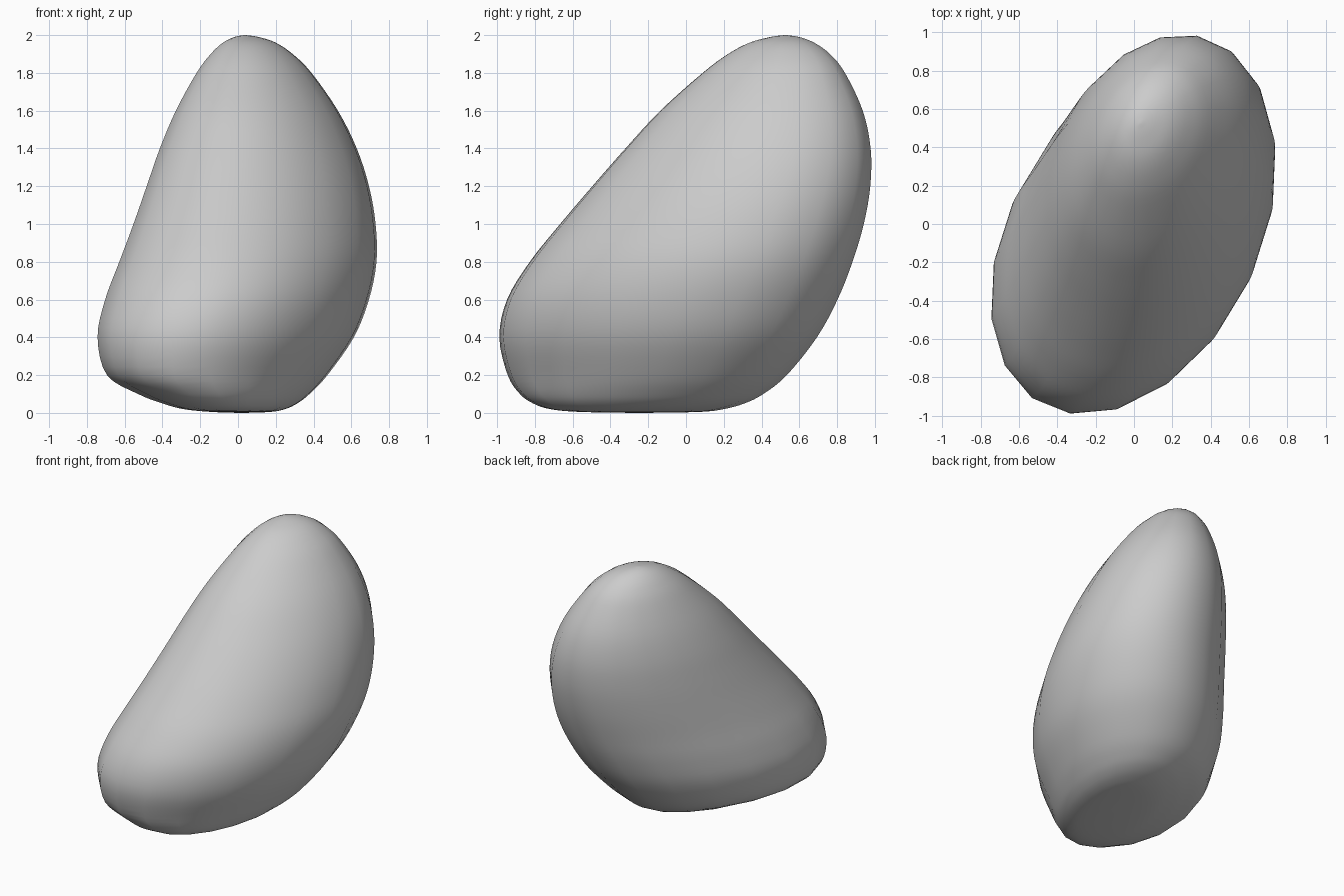
import bpy, bmesh, math

if "Cube" in bpy.data.objects:
    bpy.data.objects.remove(bpy.data.objects["Cube"])

SEGMENTS = 18   # vertical facets around the stone
STEPS = 4       # smooth rings between two profile rows
PHASE = math.radians(7)

# Horizontal slices: height, x min, x max, y min, y max
PROFILE = [
    (0.000, 0.01, 0.03, -0.26, -0.24),
    (0.005, -0.14, 0.17, -0.56, 0.07),
    (0.020, -0.29, 0.25, -0.72, 0.20),
    (0.050, -0.40, 0.315, -0.81, 0.31),
    (0.100, -0.53, 0.38, -0.88, 0.41),
    (0.200, -0.695, 0.475, -0.945, 0.535),
    (0.400, -0.745, 0.615, -0.99, 0.695),
    (0.600, -0.705, 0.695, -0.95, 0.805),
    (0.800, -0.63, 0.735, -0.83, 0.885),
    (1.000, -0.555, 0.73, -0.67, 0.945),
    (1.200, -0.485, 0.695, -0.50, 0.98),
    (1.400, -0.415, 0.63, -0.325, 0.982),
    (1.600, -0.33, 0.53, -0.14, 0.94),
    (1.800, -0.22, 0.39, 0.085, 0.845),
    (1.900, -0.145, 0.29, 0.22, 0.765),
    (1.960, -0.08, 0.20, 0.335, 0.68),
    (1.990, -0.02, 0.11, 0.445, 0.60),
    (2.000, 0.03, 0.04, 0.52, 0.53),
]


def blend(a, b, c, d, t):
    """Catmull-Rom curve between b and c."""
    return 0.5 * (2*b + (c - a)*t + (2*a - 5*b + 4*c - d)*t*t
                  + (3*b - a - 3*c + d)*t**3)


def slices():
    last = len(PROFILE) - 1
    for i in range(last):
        rows = [PROFILE[min(max(i + k, 0), last)] for k in (-1, 0, 1, 2)]
        for s in range(STEPS):
            yield [blend(*col, s / STEPS) for col in zip(*rows)]
    yield PROFILE[-1]


# Stone: skewed elliptical slices lofted from bottom to top
bm = bmesh.new()
rings = []
for z, x0, x1, y0, y1 in slices():
    skew = math.radians(18 - 2.2 * z)  # turns the slice's long axis
    ring = []
    for k in range(SEGMENTS):
        a = 2 * math.pi * k / SEGMENTS + PHASE
        ring.append(bm.verts.new((
            (x0 + x1) / 2 + (x1 - x0) / 2 * math.cos(a) * 1.005,
            (y0 + y1) / 2 + (y1 - y0) / 2 * math.sin(a + skew) * 1.003,
            min(max(z, 0), 2))))
    rings.append(ring)

for low, high in zip(rings, rings[1:]):
    for k in range(SEGMENTS):
        n = (k + 1) % SEGMENTS
        bm.faces.new((low[k], low[n], high[n], high[k]))
bm.faces.new(rings[0][::-1])
bm.faces.new(rings[-1])
for f in bm.faces:
    f.smooth = True

mesh = bpy.data.meshes.new("stone")
bm.to_mesh(mesh)
bm.free()
bpy.context.collection.objects.link(bpy.data.objects.new("stone", mesh))
